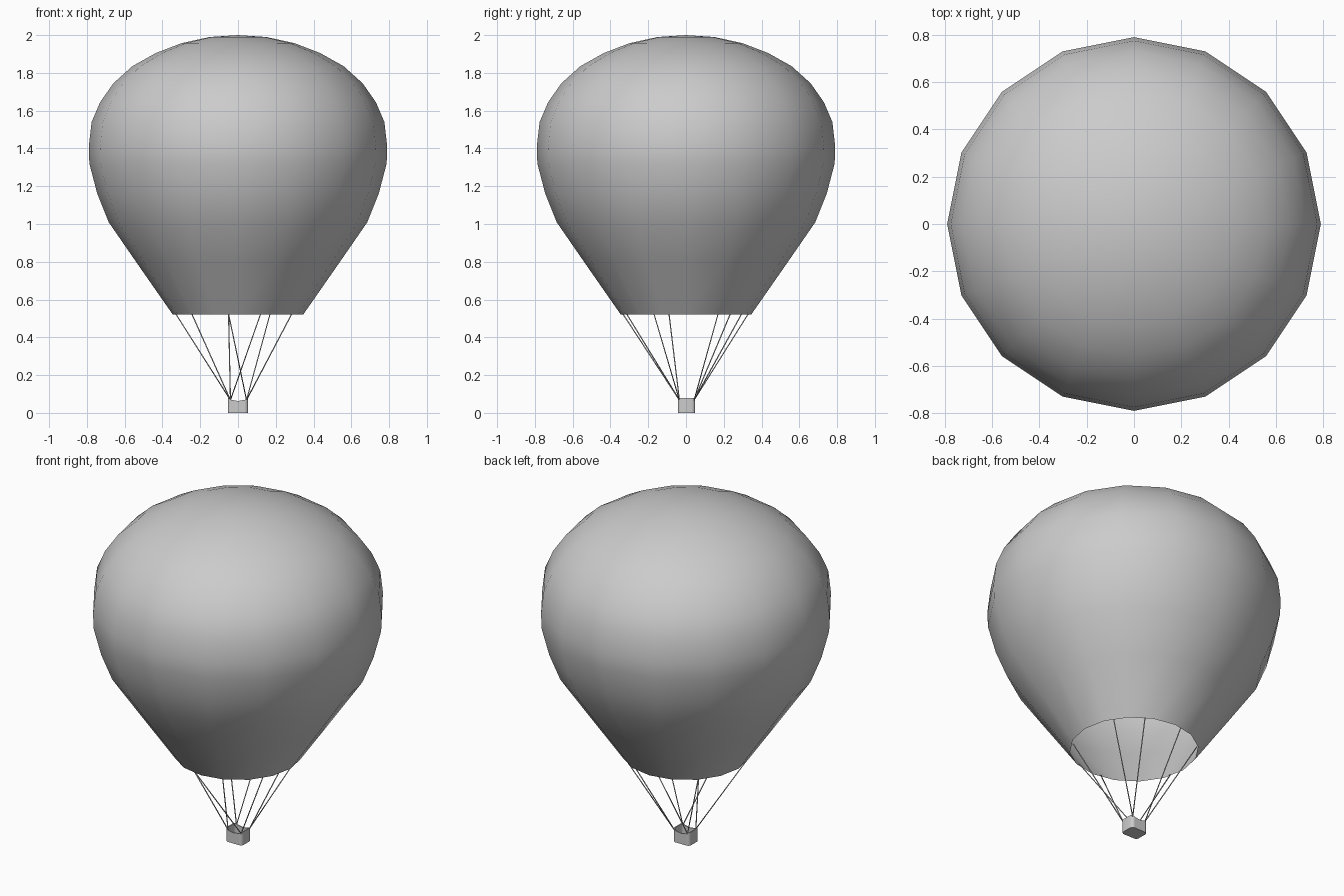
import bpy, bmesh, math
from mathutils import Vector

if "Cube" in bpy.data.objects:
    bpy.data.objects.remove(bpy.data.objects["Cube"])


def finish(bm, name):
    bmesh.ops.recalc_face_normals(bm, faces=bm.faces)
    for f in bm.faces:
        f.smooth = True
    me = bpy.data.meshes.new(name)
    bm.to_mesh(me)
    bm.free()
    ob = bpy.data.objects.new(name, me)
    bpy.context.collection.objects.link(ob)
    return ob


def skin(bm, rings):
    """Bridge consecutive closed rings of points with quads."""
    loops = [[bm.verts.new(p) for p in ring] for ring in rings]
    n = len(loops[0])
    for a, b in zip(loops, loops[1:]):
        for i in range(n):
            j = (i + 1) % n
            bm.faces.new((a[i], a[j], b[j], b[i]))
    return loops


# Envelope: 16-sided open shell of revolution
SIDES = 16
profile = [(0.345, 0.52), (0.54, 0.80), (0.685, 1.01), (0.745, 1.16),
           (0.787, 1.32), (0.79, 1.41), (0.775, 1.54), (0.73, 1.645),
           (0.66, 1.745), (0.56, 1.835), (0.435, 1.905), (0.30, 1.957),
           (0.15, 1.99)]
bm = bmesh.new()
angles = [2 * math.pi * i / SIDES for i in range(SIDES)]
loops = skin(bm, [[(r * math.cos(a), r * math.sin(a), z) for a in angles]
                  for r, z in profile])
pole = bm.verts.new((0, 0, 2.0))
top = loops[-1]
for i in range(SIDES):
    bm.faces.new((top[i], top[(i + 1) % SIDES], pole))
finish(bm, "envelope")


# Basket: rounded open box whose rim dips at front and back
def rim_z(x):
    return 0.063 + 0.015 * min(1, abs(x) / 0.048) ** 3


def basket_ring(inset, z=None):
    hx, hy, rad = 0.054 - inset, 0.045 - inset, 0.018 - inset
    pts = []
    for k, (sx, sy) in enumerate([(1, 1), (-1, 1), (-1, -1), (1, -1)]):
        for s in range(5):
            a = math.pi / 2 * (k + s / 4)
            pts.append((sx * (hx - rad) + rad * math.cos(a),
                        sy * (hy - rad) + rad * math.sin(a)))
        # middle point of the long side, for the dip in the rim
        if sy * sx > 0:
            for t in (0.5, 0, -0.5):
                pts.append((sx * t * 2 * (hx - rad), sy * hy))
    return [(x, y + 0.003, rim_z(x) if z is None else z) for x, y in pts]


bm = bmesh.new()
loops = skin(bm, [basket_ring(0, 0), basket_ring(0), basket_ring(0.006),
                  basket_ring(0.006, 0.008)])
bm.faces.new(loops[0])
bm.faces.new(loops[-1])
basket = finish(bm, "basket")
bpy.context.view_layer.objects.active = basket
basket.select_set(True)
bpy.ops.object.shade_smooth_by_angle(angle=math.radians(40))

# Ropes: two from each basket corner to the envelope mouth
ropes = {(-0.04, -0.035): [(-0.33, -0.09), (0.12, -0.315)],
         (0.045, -0.035): [(-0.05, -0.335), (0.285, -0.17)],
         (0.045, 0.043): [(0.285, 0.17), (0.17, 0.295)],
         (-0.04, 0.043): [(-0.05, 0.33), (-0.245, 0.235)]}
bm = bmesh.new()
for (cx, cy), tops in ropes.items():
    for tx, ty in tops:
        a, b = Vector((cx, cy, 0.068)), Vector((tx, ty, 0.525))
        q = (b - a).to_track_quat('Z', 'Y')
        ring = [q @ Vector((0.003 * math.cos(t * math.pi / 3),
                            0.003 * math.sin(t * math.pi / 3), 0))
                for t in range(6)]
        ends = skin(bm, [[a + v for v in ring], [b + v for v in ring]])
        for e in ends:
            bm.faces.new(e)
finish(bm, "ropes")
